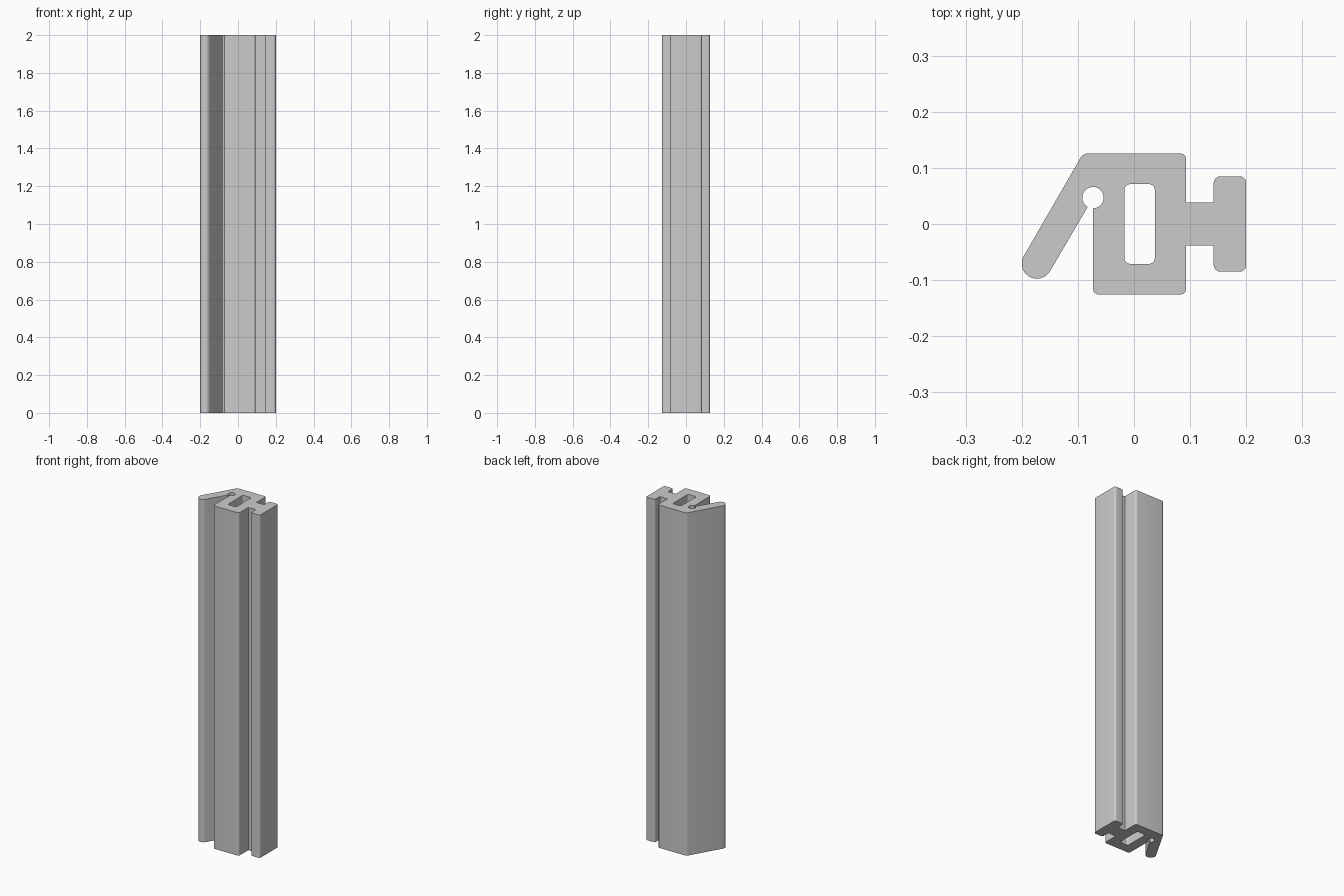
import bpy
import bmesh
from math import radians, cos, sin, tan
from mathutils import Vector

cube = bpy.data.objects.get("Cube")
if cube:
    bpy.data.objects.remove(cube, do_unlink=True)

LENGTH = 2.0


def arc(cx, cy, r, start, end, steps):
    """Points on an arc, angles in degrees."""
    angles = [radians(start + (end - start) * i / steps) for i in range(steps + 1)]
    return [Vector((cx + r * cos(a), cy + r * sin(a))) for a in angles]


def rounded(prev, corner, nxt, r, steps=6):
    """Replace a corner by a tangent arc of radius r."""
    p = Vector(corner)
    if r == 0:
        return [p]
    u = (Vector(prev) - p).normalized()
    v = (Vector(nxt) - p).normalized()
    half = u.angle(v) / 2
    centre = p + (u + v).normalized() * (r / sin(half))
    a = p + u * (r / tan(half)) - centre
    b = p + v * (r / tan(half)) - centre
    sweep = a.angle(b)
    return [centre + (a * sin((1 - t) * sweep) + b * sin(t * sweep)) / sin(sweep)
            for t in (i / steps for i in range(steps + 1))]


def round_path(corners, first, last):
    """Round a run of (x, y, radius) corners between two neighbouring points."""
    pts = [first] + [c[:2] for c in corners] + [last]
    out = []
    for i, c in enumerate(corners):
        out += rounded(pts[i], pts[i + 1], pts[i + 2], c[2])
    return out


# Slanted lip with a round end, and the round relief hole at its root
lip_end = arc(-0.173, -0.0705, 0.027, 150, 330, 20)
relief = arc(-0.073, 0.047, 0.019, 240, -90, 32)

# Body, stem and T-shaped head
corners = [
    (-0.073, -0.126, 0.011), (0.093, -0.126, 0.011),
    (0.093, -0.038, 0), (0.142, -0.038, 0),
    (0.142, -0.085, 0.012), (0.2, -0.085, 0.012),
    (0.2, 0.085, 0.012), (0.142, 0.085, 0.012),
    (0.142, 0.038, 0), (0.093, 0.038, 0),
    (0.093, 0.126, 0.011), (-0.0907, 0.126, 0.016),
]
outline = round_path(corners, relief[-1], lip_end[0]) + lip_end + relief

# Hollow channel through the body
slot = [(-0.017, -0.071, 0.01), (0.037, -0.071, 0.01),
        (0.037, 0.071, 0.01), (-0.017, 0.071, 0.01)]
channel = round_path(slot, slot[-1][:2], slot[0][:2])

# Fill the section and extrude it upright
bm = bmesh.new()
edges = []
for loop in (outline, channel):
    verts = [bm.verts.new((p.x, p.y, 0)) for p in loop]
    edges += [bm.edges.new((verts[i - 1], verts[i])) for i in range(len(verts))]
bmesh.ops.triangle_fill(bm, edges=edges, use_beauty=True, normal=(0, 0, 1))
top = bmesh.ops.extrude_face_region(bm, geom=bm.faces[:], use_keep_orig=True)
bmesh.ops.translate(bm, vec=(0, 0, LENGTH),
                    verts=[g for g in top["geom"] if isinstance(g, bmesh.types.BMVert)])
bmesh.ops.recalc_face_normals(bm, faces=bm.faces[:])
mesh = bpy.data.meshes.new("extruded_profile")
bm.to_mesh(mesh)
bm.free()

grey = bpy.data.materials.new("light_grey")
grey.use_nodes = True
colour = (0.6, 0.6, 0.6, 1)
grey.diffuse_color = colour
grey.node_tree.nodes["Principled BSDF"].inputs["Base Color"].default_value = colour
mesh.materials.append(grey)

profile = bpy.data.objects.new("extruded_profile", mesh)
bpy.context.collection.objects.link(profile)
bpy.ops.object.select_all(action="DESELECT")
profile.select_set(True)
bpy.context.view_layer.objects.active = profile
bpy.ops.object.shade_smooth_by_angle(angle=radians(30))
